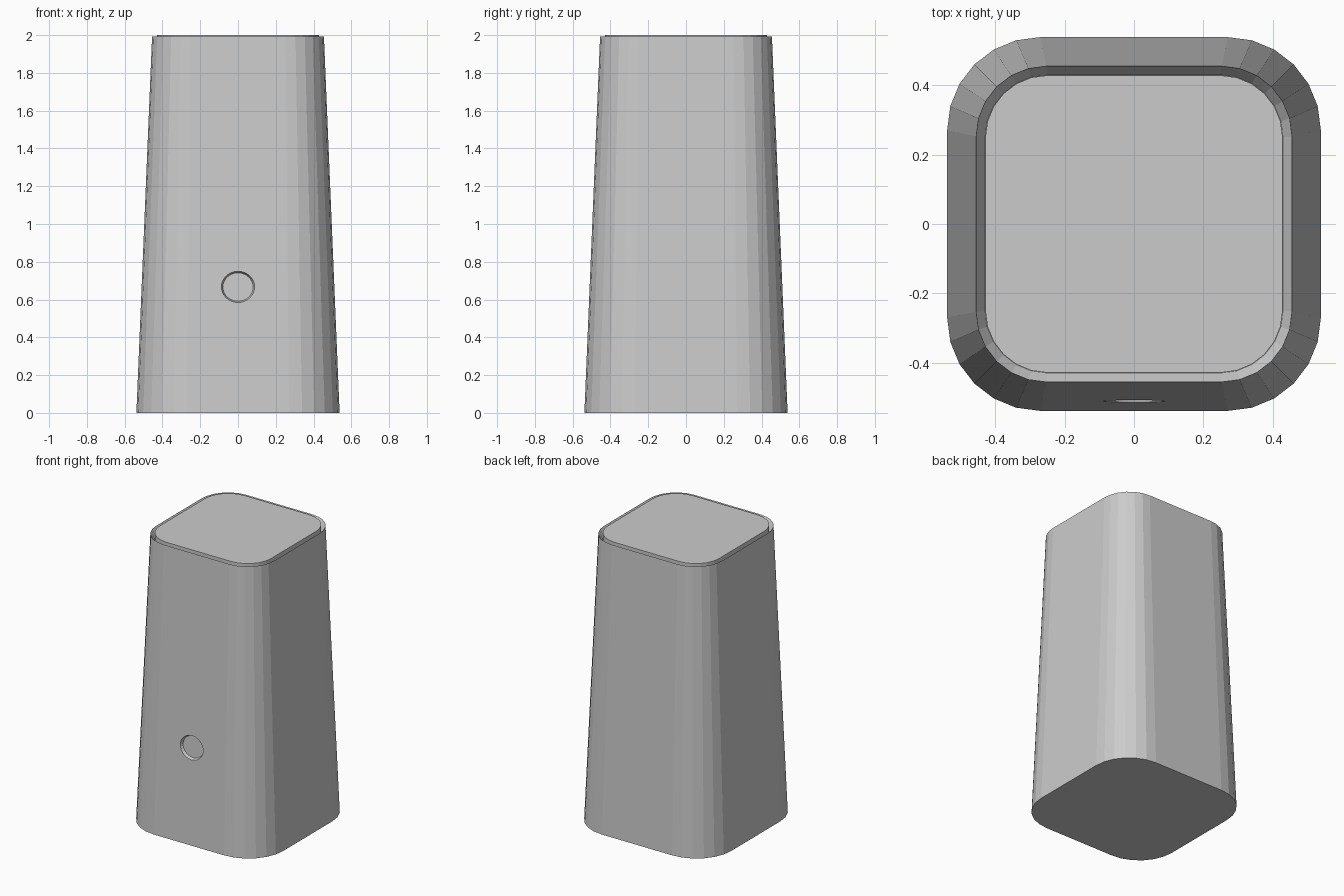
import bpy, bmesh
from math import sin, cos, pi, atan, radians
from mathutils import Matrix

if "Cube" in bpy.data.objects:
    bpy.data.objects.remove(bpy.data.objects["Cube"])


def ring(half, radius, z, seg=6):
    """Rounded square outline, counter-clockwise."""
    c = half - radius
    pts = []
    for k, (sx, sy) in enumerate([(1, 1), (-1, 1), (-1, -1), (1, -1)]):
        for i in range(seg + 1):
            a = (k + i / seg) * pi / 2
            pts.append((sx * c + radius * cos(a), sy * c + radius * sin(a), z))
    return pts


def loft(name, sections):
    """Closed solid through a stack of rounded squares."""
    bm = bmesh.new()
    rings = [[bm.verts.new(p) for p in ring(*s)] for s in sections]
    n = len(rings[0])
    for lo, hi in zip(rings, rings[1:]):
        for i in range(n):
            j = (i + 1) % n
            bm.faces.new((lo[i], lo[j], hi[j], hi[i]))
    bm.faces.new(rings[0][::-1])
    bm.faces.new(rings[-1])
    bmesh.ops.recalc_face_normals(bm, faces=bm.faces)
    mesh = bpy.data.meshes.new(name)
    bm.to_mesh(mesh)
    bm.free()
    ob = bpy.data.objects.new(name, mesh)
    bpy.context.collection.objects.link(ob)
    return ob


BASE, TOP, RIM_Z = 0.538, 0.455, 1.993

# Tapered body with a sloped groove inside the top rim
body = loft("body", [(BASE, 0.268, 0), (TOP, 0.203, RIM_Z), (0.429, 0.18, 1.95)])

# Flat top panel sitting in the groove
loft("top_panel", [(0.428, 0.179, 1.94), (0.428, 0.179, 2.0)])

# Shallow round button recess in the front, square to the sloping wall
z = 0.667
y = -(BASE + (TOP - BASE) * z / RIM_Z)
tilt = atan((BASE - TOP) / RIM_Z)
bm = bmesh.new()
bmesh.ops.create_cone(bm, cap_ends=True, segments=32, radius1=0.08, radius2=0.096, depth=0.04)
bmesh.ops.transform(bm, verts=bm.verts, matrix=Matrix.Translation((0, y, z))
                    @ Matrix.Rotation(radians(90) - tilt, 4, 'X')
                    @ Matrix.Diagonal((1, 0.94, 1, 1)))
mesh = bpy.data.meshes.new("button_cutter")
bm.to_mesh(mesh)
bm.free()
cutter = bpy.data.objects.new("button_cutter", mesh)
bpy.context.collection.objects.link(cutter)
cutter.hide_render = True

mod = body.modifiers.new("button_recess", 'BOOLEAN')
mod.operation = 'DIFFERENCE'
mod.solver = 'EXACT'
mod.object = cutter
bpy.context.view_layer.objects.active = body
bpy.ops.object.modifier_apply(modifier=mod.name)
bpy.data.objects.remove(cutter)
